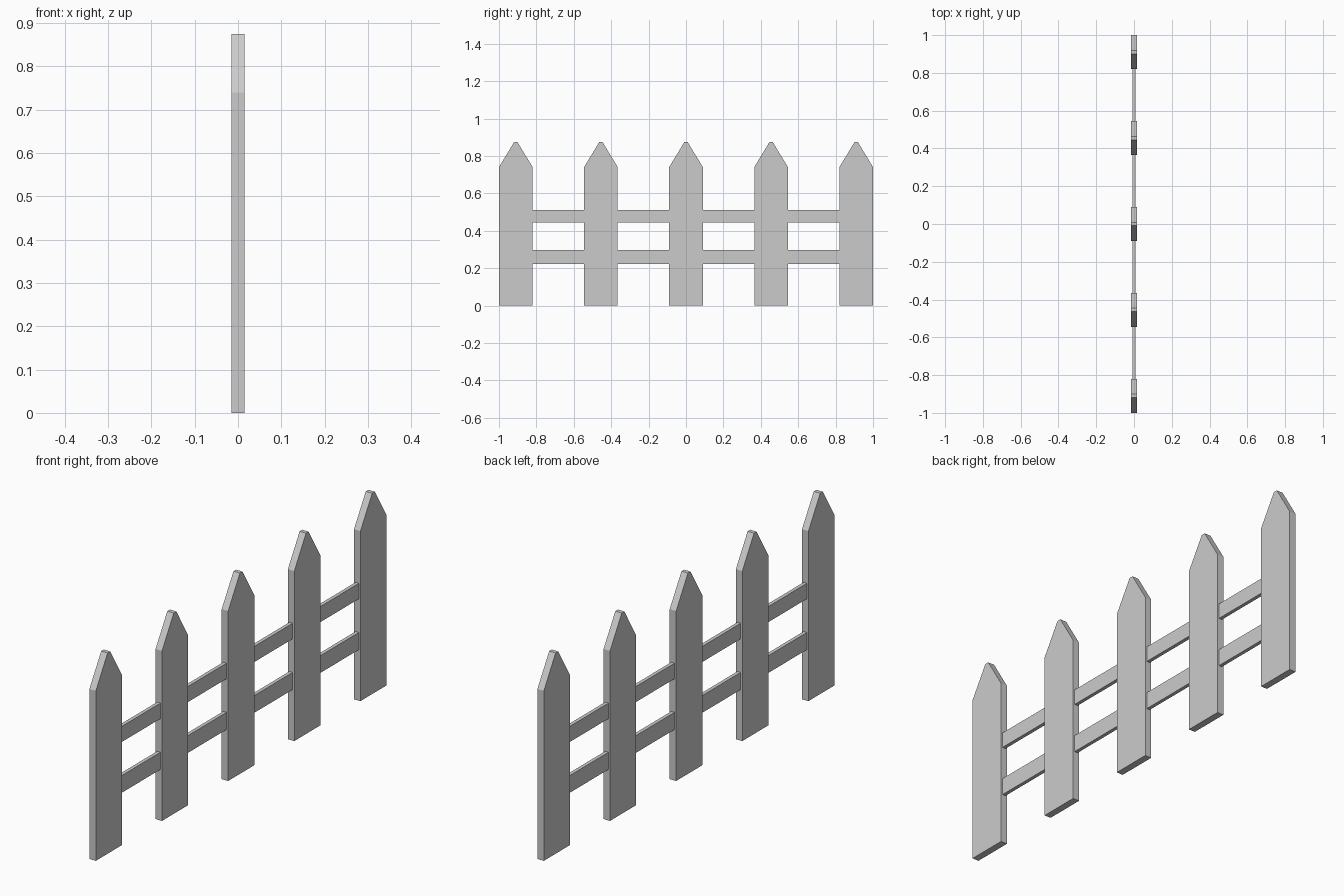
import bpy, bmesh

if "Cube" in bpy.data.objects:
    bpy.data.objects.remove(bpy.data.objects["Cube"])

def slab(name, profile, thickness):
    """Extrude a (y, z) outline symmetrically along x."""
    bm = bmesh.new()
    verts = [bm.verts.new((-thickness / 2, y, z)) for y, z in profile]
    face = bm.faces.new(verts)
    res = bmesh.ops.extrude_face_region(bm, geom=[face])
    moved = [g for g in res["geom"] if isinstance(g, bmesh.types.BMVert)]
    bmesh.ops.translate(bm, verts=moved, vec=(thickness, 0, 0))
    bmesh.ops.recalc_face_normals(bm, faces=bm.faces)
    mesh = bpy.data.meshes.new(name)
    bm.to_mesh(mesh)
    bm.free()
    obj = bpy.data.objects.new(name, mesh)
    bpy.context.collection.objects.link(obj)
    return obj

HALF_W = 0.09      # half picket width
SPACING = 0.455    # distance between picket centres
TIP = 0.009        # half width of the blunt tip

# Pointed pickets
outline = [(-HALF_W, 0), (HALF_W, 0), (HALF_W, 0.74),
           (TIP, 0.874), (-TIP, 0.874), (-HALF_W, 0.74)]
for i in range(5):
    picket = slab(f"picket_{i + 1}", outline, 0.031)
    picket.location.y = (i - 2) * SPACING

# Thinner rails filling the gaps between pickets
for label, z0, z1 in (("lower", 0.222, 0.297), ("upper", 0.443, 0.511)):
    for i in range(4):
        a = (i - 2) * SPACING + HALF_W
        b = (i - 1) * SPACING - HALF_W
        slab(f"{label}_rail_{i + 1}", [(a, z0), (b, z0), (b, z1), (a, z1)], 0.016)
